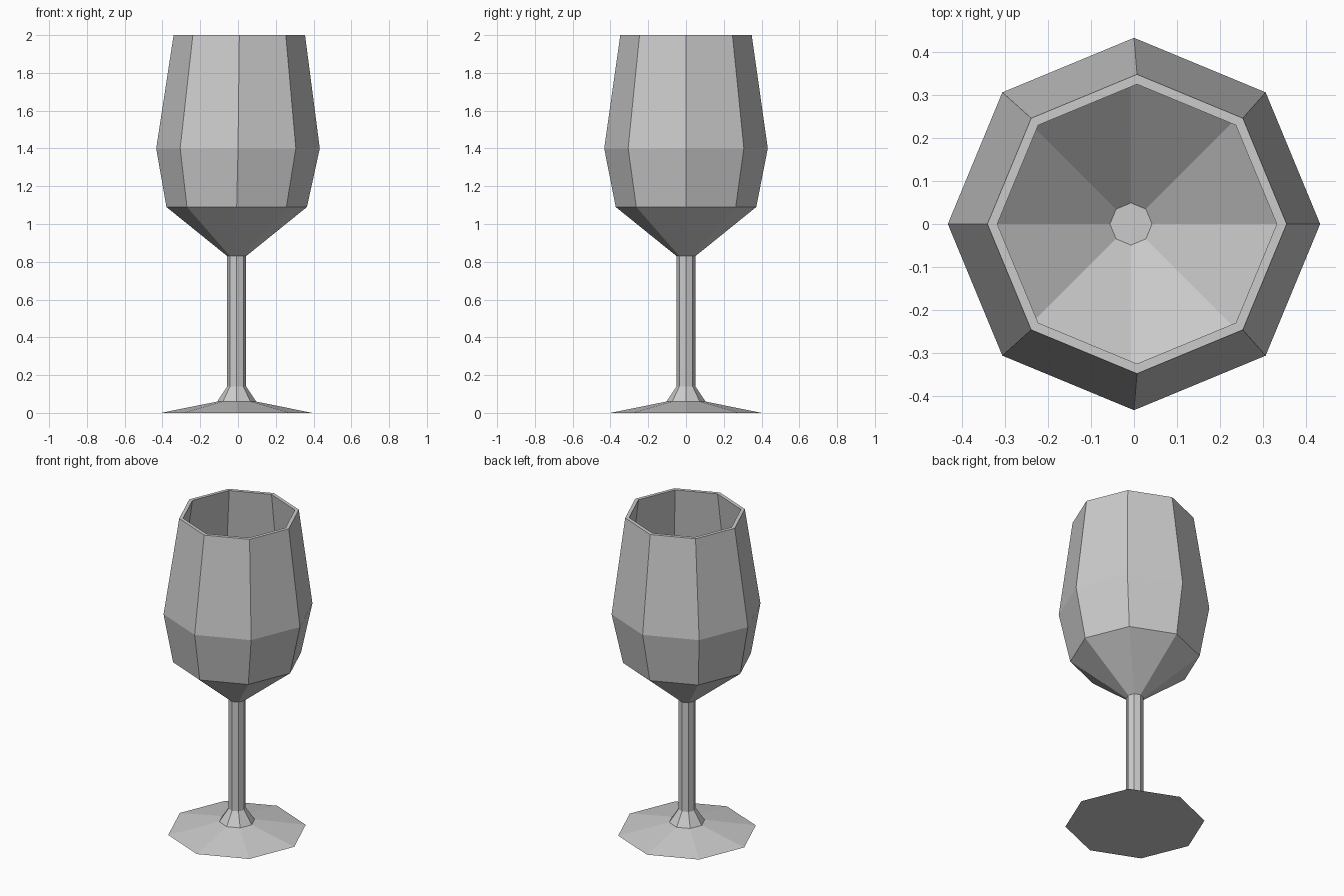
import bpy
import bmesh
from math import cos, sin, pi

SIDES = 8
if "Cube" in bpy.data.objects:
    bpy.data.objects.remove(bpy.data.objects["Cube"], do_unlink=True)

glass = bpy.data.materials.new("pale grey glass")
glass.use_nodes = True
GREY = (0.6, 0.6, 0.6, 1)
glass.diffuse_color = GREY
glass.node_tree.nodes["Principled BSDF"].inputs["Base Color"].default_value = GREY


def lathe(name, profile, cap_start=False, cap_end=False):
    """Join octagonal rings given as (radius, height, x offset)."""
    bm = bmesh.new()
    rings = [[bm.verts.new((dx + r * cos(2 * pi * i / SIDES),
                            r * sin(2 * pi * i / SIDES), z))
              for i in range(SIDES)] for r, z, dx in profile]
    for low, high in zip(rings, rings[1:]):
        for i in range(SIDES):
            j = (i + 1) % SIDES
            bm.faces.new((low[i], low[j], high[j], high[i]))
    if cap_start:
        bm.faces.new(rings[0][::-1])
    if cap_end:
        bm.faces.new(rings[-1])
    mesh = bpy.data.meshes.new(name)
    bm.to_mesh(mesh)
    bm.free()
    mesh.materials.append(glass)
    obj = bpy.data.objects.new(name, mesh)
    bpy.context.collection.objects.link(obj)
    return obj


LEAN = 0.007  # slight sideways drift between the base and the rim

# Foot: flat disc rising to a collar
lathe("foot", [(0.4, 0, -LEAN), (0.103, 0.06, -LEAN), (0.05, 0.14, -LEAN)],
      cap_start=True)

# Stem
lathe("stem", [(0.05, 0.14, -LEAN), (0.05, 0.83, -LEAN)])

# Bowl: outer wall, rim, inner wall and floor
lathe("bowl", [(0.05, 0.83, -LEAN), (0.372, 1.09, -LEAN), (0.433, 1.4, 0),
               (0.348, 2, LEAN), (0.325, 2, LEAN), (0.41, 1.4, 0),
               (0.349, 1.1, -LEAN), (0.049, 0.85, -LEAN)], cap_end=True)
